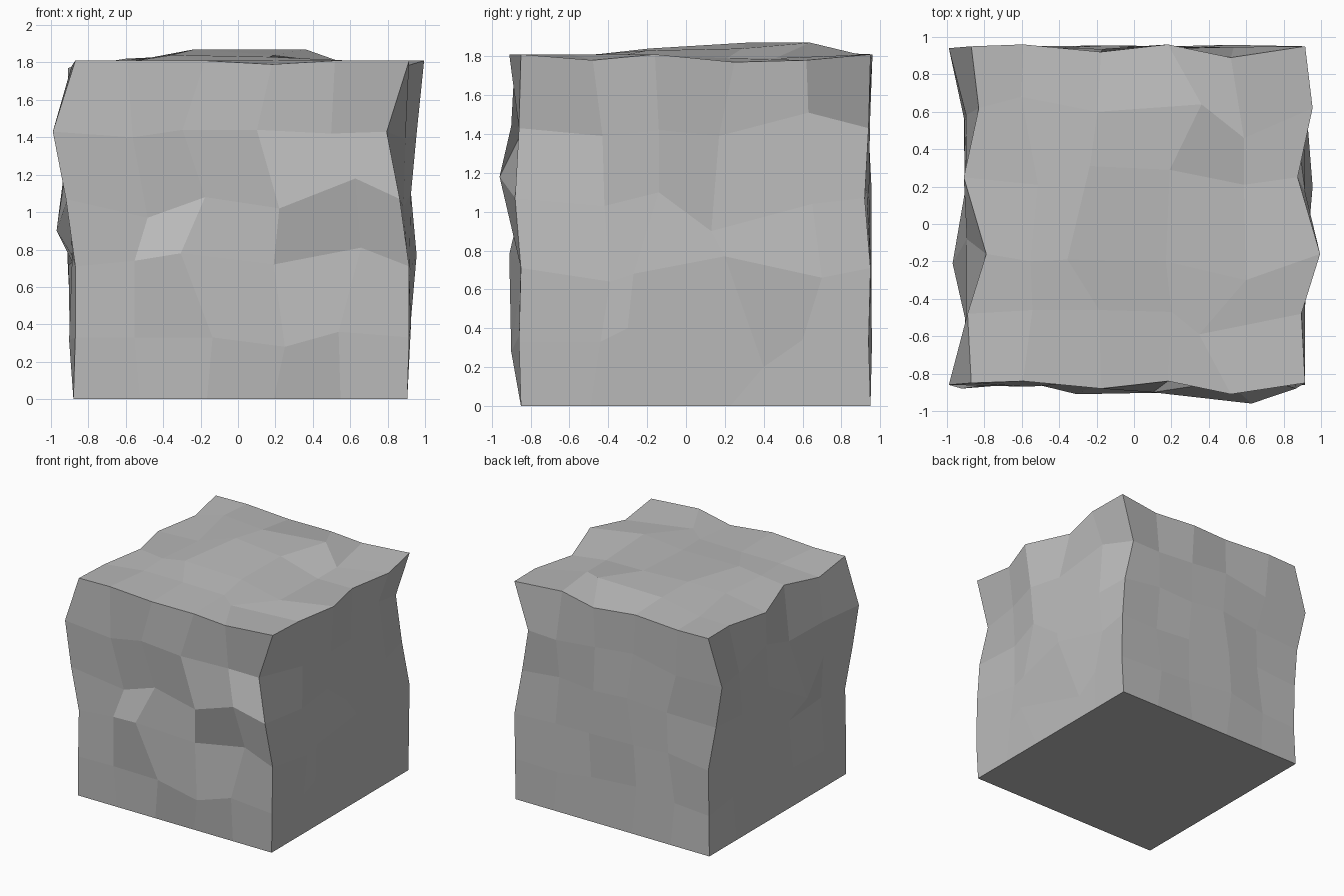
import bpy
import bmesh
import random
from mathutils import Vector

old = bpy.data.objects.get("Cube")
if old:
    bpy.data.objects.remove(old, do_unlink=True)

random.seed(4)
CELLS = 5
LOW = Vector((-0.88, -0.85, 0))
HIGH = Vector((0.905, 0.95, 1.8))

# Matching edge profiles, shared by opposite edges so that blocks tile (hundredths)
corner_edge = [(0, 0, 0), (1, -1, -3), (1, 0, -1), (-4, -3, -1), (-11, -1, -1), (1, 0, 1)]
rim_along_x = [(1, 0, 1), (-7, 1, 1), (-1, -3, 1), (-1, 1, -1), (-3, -6, 1), (1, 0, 1)]
rim_along_y = [(1, 0, 1), (-1, 1, -2), (9, -3, 1), (-3, 2, -3), (5, 3, -2), (1, 0, 1)]

# Chiselled offsets of the inner points, four rows of four per face (hundredths)
front_chisel = [
    [(-3, 0, -3), (3, -1, -3), (6, -5, -8), (-1, -1, 0)],
    [(-3, 0, 2), (-14, -6, 6), (0, 1, 0), (11, 0, 9)],
    [(4, 4, -11), (-1, 1, 0), (3, -3, -6), (8, -11, 10)],
    [(-4, -2, -4), (-13, 0, 0), (-9, -5, 0), (-5, 1, -2)],
]
side_chisel = [
    [(1, 5, -3), (2, -17, 4), (0, 17, -16), (0, 1, -2)],
    [(1, 10, -8), (1, -14, -4), (5, -3, 5), (1, 11, -6)],
    [(-2, 7, -5), (2, -1, 2), (0, -10, -18), (0, 6, -4)],
    [(-1, 6, -5), (5, -1, -2), (1, -6, -5), (-5, 4, 7)],
]
top_chisel = [
    [(-2, 3, 1), (-2, 3, 1), (1, 2, 1), (-20, -10, 1)],
    [(-3, -7, 1), (-19, -6, 4), (-2, -7, 3), (5, -17, 1)],
    [(1, -2, 1), (-7, 8, 7), (0, 6, 4), (4, -2, -1)],
    [(-8, 9, 2), (-3, 1, 4), (17, 5, 7), (4, -13, -1)],
]


def rough(flat_axis):
    """Small random chisel offset that stays shallow along one axis."""
    offset = Vector([random.uniform(-5, 5) for _ in range(3)])
    offset[flat_axis] = random.uniform(-2, 1)
    return offset


def chisel_offset(i, j, k):
    """Offset of the grid point in column i, depth j and height k."""
    on_x, on_y = i in (0, CELLS), j in (0, CELLS)
    if k == 0:
        return Vector()
    if on_x and on_y:
        offset = corner_edge[k]
    elif k == CELLS:
        if on_y:
            offset = rim_along_x[i]
        elif on_x:
            offset = rim_along_y[j]
        else:
            offset = top_chisel[j - 1][i - 1]
    elif j == 0:
        offset = front_chisel[k - 1][i - 1]
    elif i == CELLS:
        offset = side_chisel[k - 1][j - 1]
    elif i == 0:
        # One knob stands out of this otherwise gently rough side
        offset = (-9, -8, -18) if (j, k) == (2, 3) else rough(0) - Vector((1, 0, 0))
    else:
        offset = rough(1)
    return Vector(offset) / 100


# Block: a gridded cube with chiselled points and a flat base
bm = bmesh.new()
bmesh.ops.create_cube(bm, size=1)
bmesh.ops.subdivide_edges(bm, edges=bm.edges[:], cuts=CELLS - 1, use_grid_fill=True)
for vert in bm.verts:
    cell = [round((c + 0.5) * CELLS) for c in vert.co]
    base = Vector([lo + (hi - lo) * n / CELLS for lo, hi, n in zip(LOW, HIGH, cell)])
    vert.co = base + chisel_offset(*cell)
bmesh.ops.recalc_face_normals(bm, faces=bm.faces[:])

mesh = bpy.data.meshes.new("stone_block")
bm.to_mesh(mesh)
bm.free()
block = bpy.data.objects.new("stone_block", mesh)
bpy.context.collection.objects.link(block)

# Plain grey stone
stone = bpy.data.materials.new("stone_grey")
stone.use_nodes = True
grey = (0.5, 0.5, 0.5, 1)
stone.diffuse_color = grey
stone.node_tree.nodes["Principled BSDF"].inputs["Base Color"].default_value = grey
mesh.materials.append(stone)
